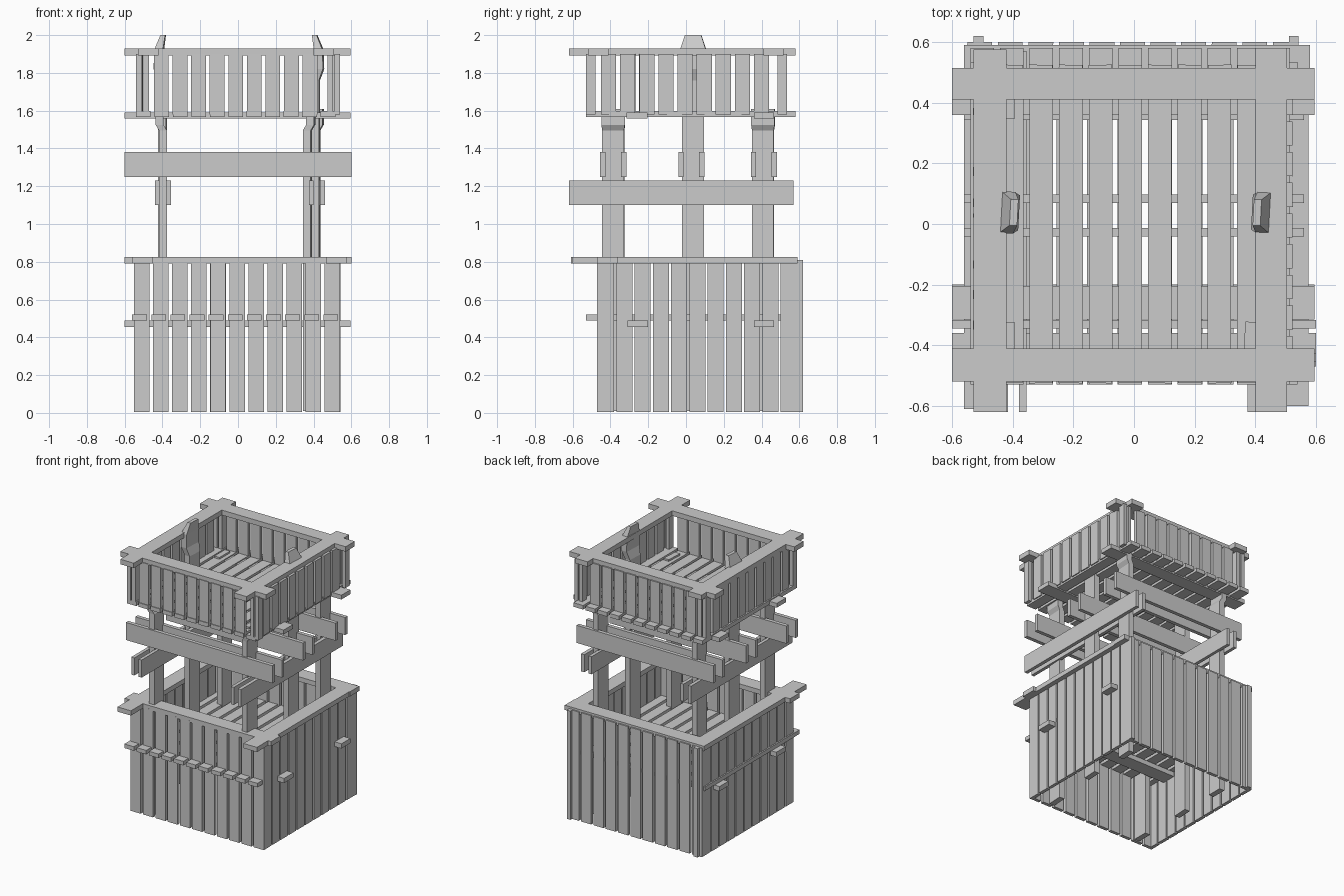
import bpy, bmesh, random
from math import radians
from mathutils import Matrix, Vector

random.seed(4)
if "Cube" in bpy.data.objects:
    bpy.data.objects.remove(bpy.data.objects["Cube"])

wood = bpy.data.materials.new("grey_wood")
wood.use_nodes = True
GREY = (0.6, 0.6, 0.6, 1)
wood.diffuse_color = GREY
wood.node_tree.nodes["Principled BSDF"].inputs["Base Color"].default_value = GREY


def finish(name, bm):
    bmesh.ops.recalc_face_normals(bm, faces=bm.faces)
    mesh = bpy.data.meshes.new(name)
    bm.to_mesh(mesh)
    bm.free()
    mesh.materials.append(wood)
    ob = bpy.data.objects.new(name, mesh)
    bpy.context.collection.objects.link(ob)


def boxes(name, ranges, tilt=0):
    """One object from boxes given as (x range, y range, z range)."""
    bm = bmesh.new()
    for spans in ranges:
        mid = Vector([(a + b) / 2 for a, b in spans])
        size = Vector([b - a for a, b in spans])
        turn = Matrix.Rotation(radians(random.uniform(-tilt, tilt)), 4, 'Z')
        bmesh.ops.create_cube(bm, size=1, matrix=Matrix.Translation(mid) @ turn @ Matrix.Diagonal(size).to_4x4())
    finish(name, bm)


def row(start, end, count, width):
    """Evenly spaced intervals whose outer edges are start and end."""
    step = (end - start - width) / (count - 1)
    return [(start + i * step, start + i * step + width) for i in range(count)]


def post(name, x, y, turn, sections, width=0.042, depth=0.115):
    """Loft through (z, outward shift, width scale, depth scale) sections."""
    bm = bmesh.new()
    side = 1 if x > 0 else -1
    rot = Matrix.Rotation(radians(turn), 3, 'Z')
    rings = []
    for z, shift, ws, ds in sections:
        ring = []
        for sx, sy in ((-1, -1), (1, -1), (1, 1), (-1, 1)):
            p = rot @ Vector((sx * width * ws / 2, sy * depth * ds / 2, 0))
            ring.append(bm.verts.new(p + Vector((x + side * shift, y, z))))
        rings.append(ring)
    for a, b in zip(rings, rings[1:]):
        for i in range(4):
            j = (i + 1) % 4
            bm.faces.new((a[i], a[j], b[j], b[i]))
    bm.faces.new(rings[0])
    bm.faces.new(rings[-1])
    finish(name, bm)


# Lower crate walls
low = (0.005, 0.8)
boxes("lower_front_planks", [(s, (-0.47, -0.445), low) for s in row(-0.55, 0.54, 11, 0.082)], 0.6)
boxes("lower_back_planks", [(s, (0.575, 0.6), (0.005, 0.81)) for s in row(-0.55, 0.54, 11, 0.082)], 0.6)
side_row = row(-0.465, 0.585, 11, 0.084)
boxes("lower_right_planks", [((-0.55, -0.525), s, low) for s in side_row], 0.6)
boxes("lower_left_planks", [((0.515, 0.54), s, low) for s in side_row], 0.6)
boxes("lower_corner_planks", [(s, (0.59, 0.62), (0.005, 0.81)) for s in ((-0.53, -0.497), (0.512, 0.542))])

# Lower crate rim, crossing at the corners
rim = (0.79, 0.825)
boxes("lower_rim", [((-0.6, 0.6), (-0.47, -0.36), rim), ((-0.56, 0.58), (0.48, 0.59), rim),
                    ((-0.56, -0.45), (-0.61, 0.57), rim), ((0.465, 0.575), (-0.6, 0.59), rim)])

# Lower floor and its joists
boxes("lower_floor_boards", [(s, (-0.53, 0.58), (0.49, 0.52)) for s in row(-0.56, 0.53, 11, 0.078)])
boxes("lower_joists", [((-0.6, 0.595), s, (0.455, 0.49)) for s in ((-0.31, -0.2), (0.36, 0.465))])

# Posts: four short ones with a kink, two tall ones with tapered tips
kinked = [(0.01, 0, 1, 1), (1.495, 0, 1, 1), (1.525, 0.018, 1, 1.08), (1.61, 0.018, 1, 1.08)]
tall = [(0.01, 0, 1, 1), (1.76, 0, 1, 1), (1.82, 0.02, 1.1, 1.2), (1.92, 0.018, 1.1, 1.2), (2.0, -0.004, 0.6, 0.75)]
post("front_right_post", -0.397, -0.385, 0, kinked)
post("front_left_post", 0.367, -0.385, -3, kinked)
post("back_right_post", -0.397, 0.408, 0, kinked)
post("back_left_post", 0.412, 0.408, -3, kinked)
post("middle_right_post", -0.4, 0.038, -3, tall)
post("middle_left_post", 0.41, 0.038, -3, tall)

# Paired beams clamping the posts
boxes("long_beams", [(s, (-0.62, 0.57), (1.1, 1.23)) for s in
                     ((-0.44, -0.415), (-0.38, -0.355), (0.375, 0.4), (0.433, 0.46))])
pairs = ((-0.385, 0.6), (0.028, 0.56), (0.412, 0.56))
boxes("cross_beams", [((-r, r), (y + o - 0.014, y + o + 0.014), (1.25, 1.38))
                      for y, r in pairs for o in (-0.055, 0.055)])

# Upper floor and its joists
boxes("upper_floor_boards", [(s, (-0.53, 0.58), (1.567, 1.597)) for s in row(-0.54, 0.515, 11, 0.078)])
boxes("upper_joists", [((-0.6, 0.595), s, (1.558, 1.59)) for s in ((-0.315, -0.205), (0.36, 0.465))])

# Upper crate walls
high = (1.58, 1.9)
for label, a in (("front", -0.525), ("back", 0.5)):
    boxes(f"upper_{label}_planks", [(s, (a, a + 0.025), high) for s in row(-0.445, 0.42, 9, 0.078)], 1.2)
for label, a in (("right", -0.53), ("left", 0.498)):
    boxes(f"upper_{label}_planks", [((a, a + 0.025), s, high) for s in row(-0.45, 0.44, 9, 0.08)], 1.2)
boxes("upper_corner_planks", [(s, t, high) for s in ((-0.54, -0.51), (-0.5, -0.47), (0.475, 0.5), (0.512, 0.54))
                              for t in ((-0.53, -0.48), (0.485, 0.535))])

# Upper crate rim
top = (1.893, 1.93)
boxes("upper_rim", [((-0.6, 0.595), (-0.52, -0.41), top), ((-0.6, 0.595), (0.41, 0.515), top),
                    ((-0.53, -0.42), (-0.62, 0.575), top), ((0.4, 0.505), (-0.62, 0.58), top)])
